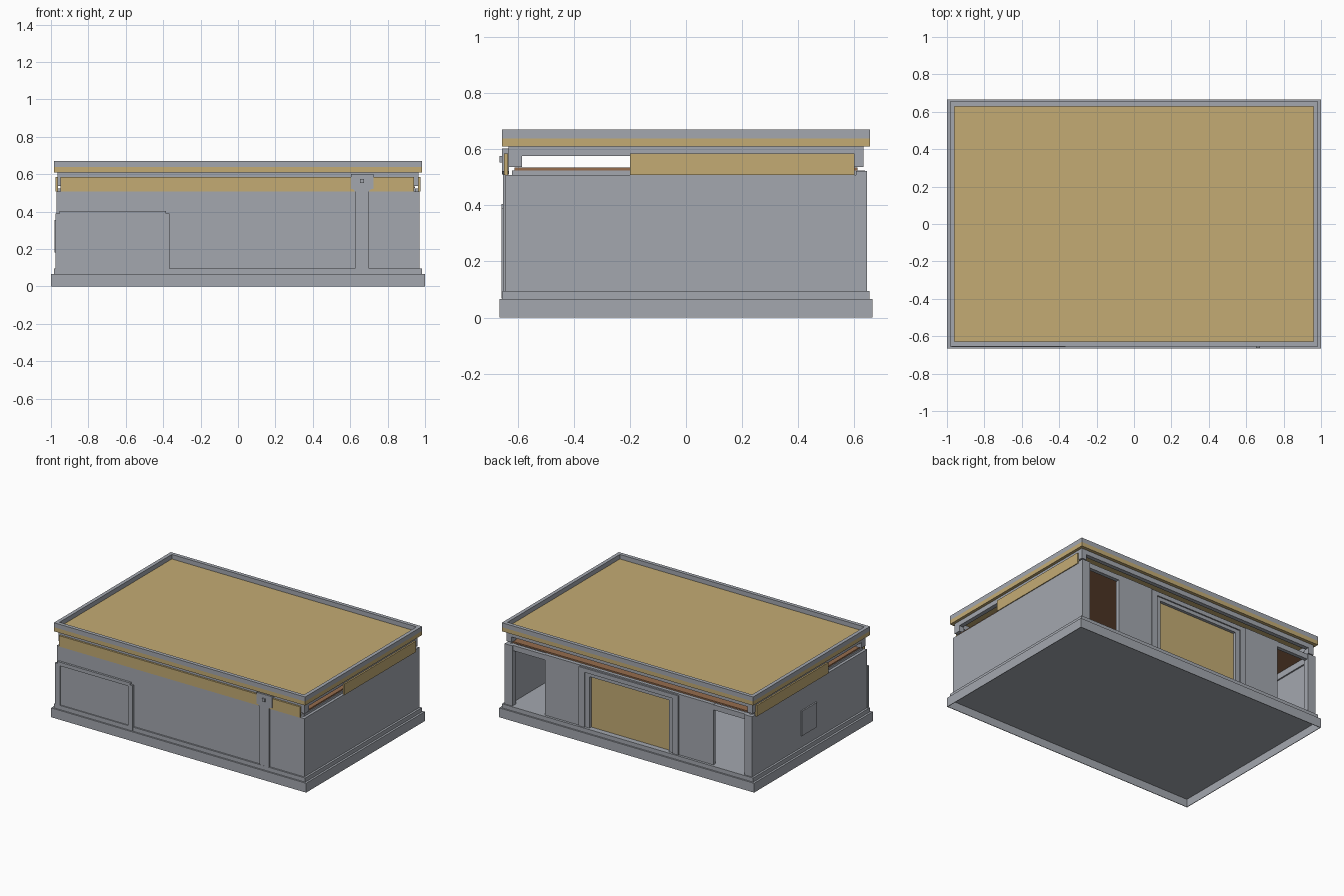
import bpy
import bmesh
from mathutils import Matrix

cube = bpy.data.objects.get("Cube")
if cube:
    bpy.data.objects.remove(cube, do_unlink=True)


def material(name, r, g, b):
    m = bpy.data.materials.new(name)
    m.use_nodes = True
    m.diffuse_color = (r, g, b, 1)
    m.node_tree.nodes["Principled BSDF"].inputs["Base Color"].default_value = (r, g, b, 1)
    return m


GREY = material("painted_grey", .37, .39, .43)
TAN = material("sand_tan", .55, .41, .175)
BROWN = material("wood_brown", .30, .15, .075)


def finish(name, bm, mat):
    bmesh.ops.recalc_face_normals(bm, faces=bm.faces)
    mesh = bpy.data.meshes.new(name)
    bm.to_mesh(mesh)
    bm.free()
    mesh.materials.append(mat)
    obj = bpy.data.objects.new(name, mesh)
    bpy.context.collection.objects.link(obj)
    return obj


def add_box(bm, x, y, z):
    size = [b - a for a, b in (x, y, z)]
    mid = [(a + b) / 2 for a, b in (x, y, z)]
    bmesh.ops.create_cube(bm, size=1, matrix=Matrix.Translation(mid) @ Matrix.Diagonal((*size, 1)))


def box(name, x, y, z, mat=GREY, mirror=False):
    """Box from (low, high) ranges, optionally repeated on the other side of x = 0."""
    bm = bmesh.new()
    add_box(bm, x, y, z)
    if mirror:
        add_box(bm, (-x[1], -x[0]), y, z)
    return finish(name, bm, mat)


def ring(name, hx, hy, width, z, mat=GREY):
    """Rectangular frame with outer half sizes hx and hy."""
    bm = bmesh.new()
    for s in (-1, 1):
        add_box(bm, (-hx, hx), sorted((s * hy, s * (hy - width))), z)
        add_box(bm, sorted((s * hx, s * (hx - width))), (width - hy, hy - width), z)
    return finish(name, bm, mat)


def plate(name, points, y0, y1, mat=GREY):
    """Extrude an (x, z) outline along y."""
    bm = bmesh.new()
    face = bm.faces.new([bm.verts.new((x, y0, z)) for x, z in points])
    new = bmesh.ops.extrude_face_region(bm, geom=[face])["geom"]
    verts = [v for v in new if isinstance(v, bmesh.types.BMVert)]
    bmesh.ops.translate(bm, verts=verts, vec=(0, y1 - y0, 0))
    return finish(name, bm, mat)


# Base: thin skirt, hollow below, with a stepped floor on top
ring("base_skirt", 1, .665, .004, (0, .066))
box("base_plate", (-.997, .997), (-.662, .662), (.056, .066))
box("floor_step", (-.985, .985), (-.654, .654), (.066, .095))

# Front and side walls
box("front_wall", (-.97, .97), (-.643, -.615), (.095, .508))
box("side_walls", (.94, .97), (-.643, .628), (.095, .508), mirror=True)
box("side_wall_lips", (.93, .95), (-.62, .62), (.48, .524), mirror=True)

# Interior ceiling
box("ceiling_board", (-.945, .945), (-.612, .612), (.525, .535), BROWN)

# Back wall: corner posts, door lintels, panels and a recessed window
box("back_corner_posts", (.91, .97), (.605, .645), (.095, .522), mirror=True)
box("back_door_lintels", (.66, .91), (.61, .637), (.485, .522), mirror=True)
box("back_panels", (.385, .66), (.61, .637), (.095, .524), mirror=True)
box("window_outer_jambs", (.345, .39), (.61, .645), (.095, .515), mirror=True)
box("window_outer_lintel", (-.345, .345), (.61, .645), (.485, .515))
box("window_top_wall", (-.385, .385), (.61, .634), (.485, .524))
box("window_inner_jambs", (.312, .345), (.605, .636), (.095, .485), mirror=True)
box("window_inner_lintel", (-.312, .312), (.605, .636), (.46, .485))
box("window_shutter", (-.312, .312), (.605, .615), (.095, .46), TAN)

# Front hatch: raised frame around a flat panel
plate("hatch_frame", [(-.975, .068), (-.975, .39), (-.955, .39), (-.955, .404), (-.385, .404),
                      (-.385, .39), (-.365, .39), (-.365, .068), (-.40, .068), (-.40, .378),
                      (-.935, .378), (-.935, .068)], -.658, -.64)
box("hatch_sill", (-.935, -.40), (-.658, -.64), (.068, .098))
box("hatch_panel", (-.935, -.40), (-.65, -.64), (.098, .378))

# Side hatch
box("side_hatch", (-.98, -.969), (-.07, .10), (.18, .355))

# Front strap with clamp and bolt
box("strap", (.625, .70), (-.653, -.64), (.09, .52))
plate("clamp", [(.625, .51), (.70, .51), (.712, .52), (.725, .52), (.725, .602),
                (.605, .602), (.605, .52), (.615, .52)], -.655, -.63)
box("bolt", (.652, .674), (-.664, -.655), (.553, .575))

# Upper boards closing part of the gap
box("front_board", (-.95, .94), (-.648, -.635), (.508, .585), TAN)
box("side_boards", (.962, .976), (-.2, .6), (.508, .585), TAN, mirror=True)

# Lid frame with short corner stubs
ring("lid_frame", .965, .632, .03, (.576, .612))
for name, y in (("front", (-.632, -.585)), ("back", (.585, .632))):
    box(name + "_lid_stubs", (.925, .965), y, (.537, .576), mirror=True)

# Roof slab with raised rim
box("roof_slab", (-.985, .985), (-.655, .655), (.609, .638), TAN)
ring("roof_rim", .985, .655, .026, (.638, .67))
